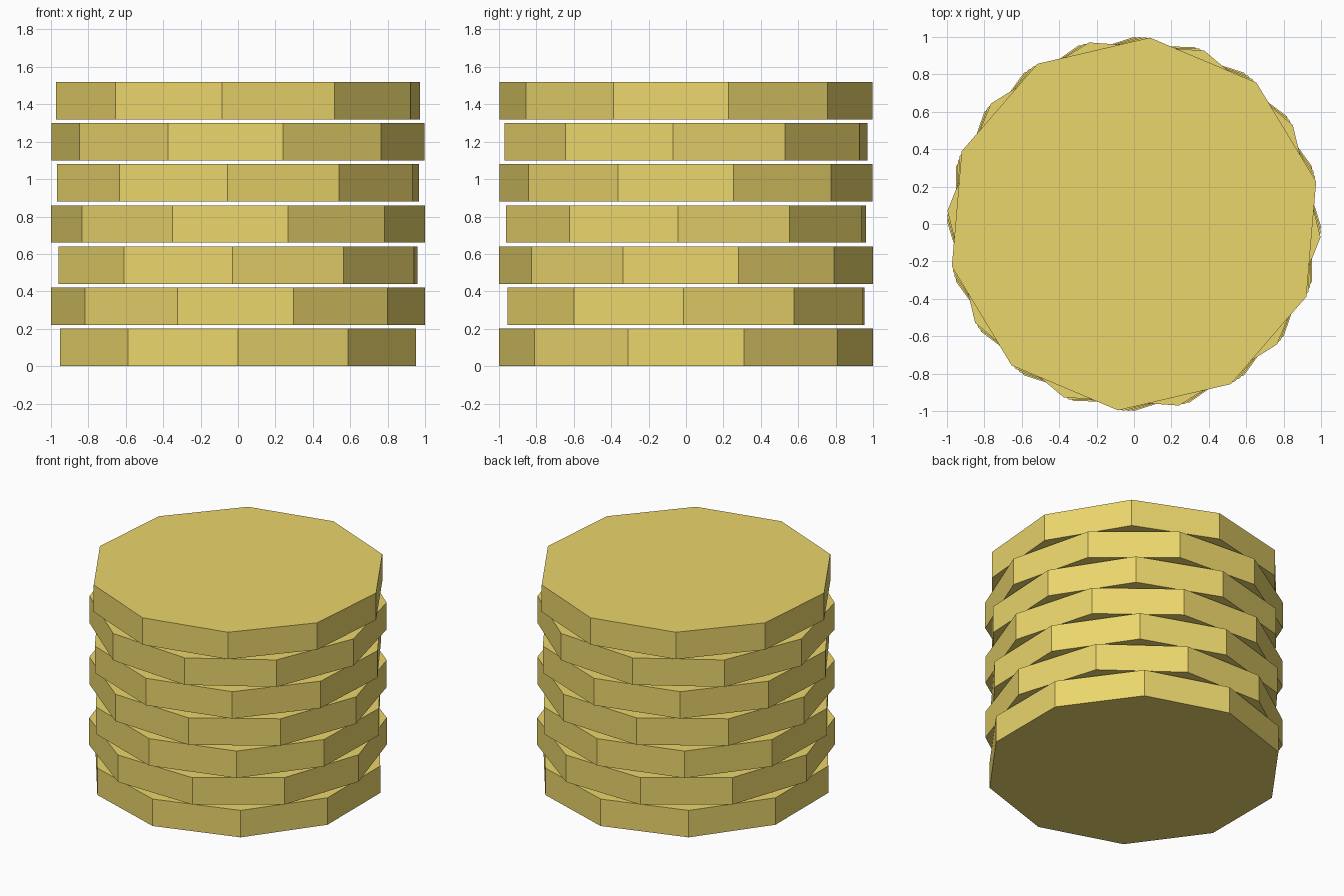
import bpy

if "Cube" in bpy.data.objects:
    bpy.data.objects.remove(bpy.data.objects["Cube"])

LAYERS, HEIGHT, PITCH, TWIST = 7, 0.20, 0.22, 0.3

gold = bpy.data.materials.new("gold")
gold.diffuse_color = (0.83, 0.67, 0.15, 1.0)
gold.use_nodes = True
gold.node_tree.nodes["Principled BSDF"].inputs["Base Color"].default_value = gold.diffuse_color

# Stack of ten-sided discs, each twisted a little further than the one below
for i in range(LAYERS):
    bpy.ops.mesh.primitive_cylinder_add(
        vertices=10, radius=1.0, depth=HEIGHT,
        location=(0, 0, HEIGHT / 2 + i * PITCH),
        rotation=(0, 0, i * TWIST))
    disc = bpy.context.object
    disc.name = f"disc_{i + 1}"
    disc.data.materials.append(gold)
